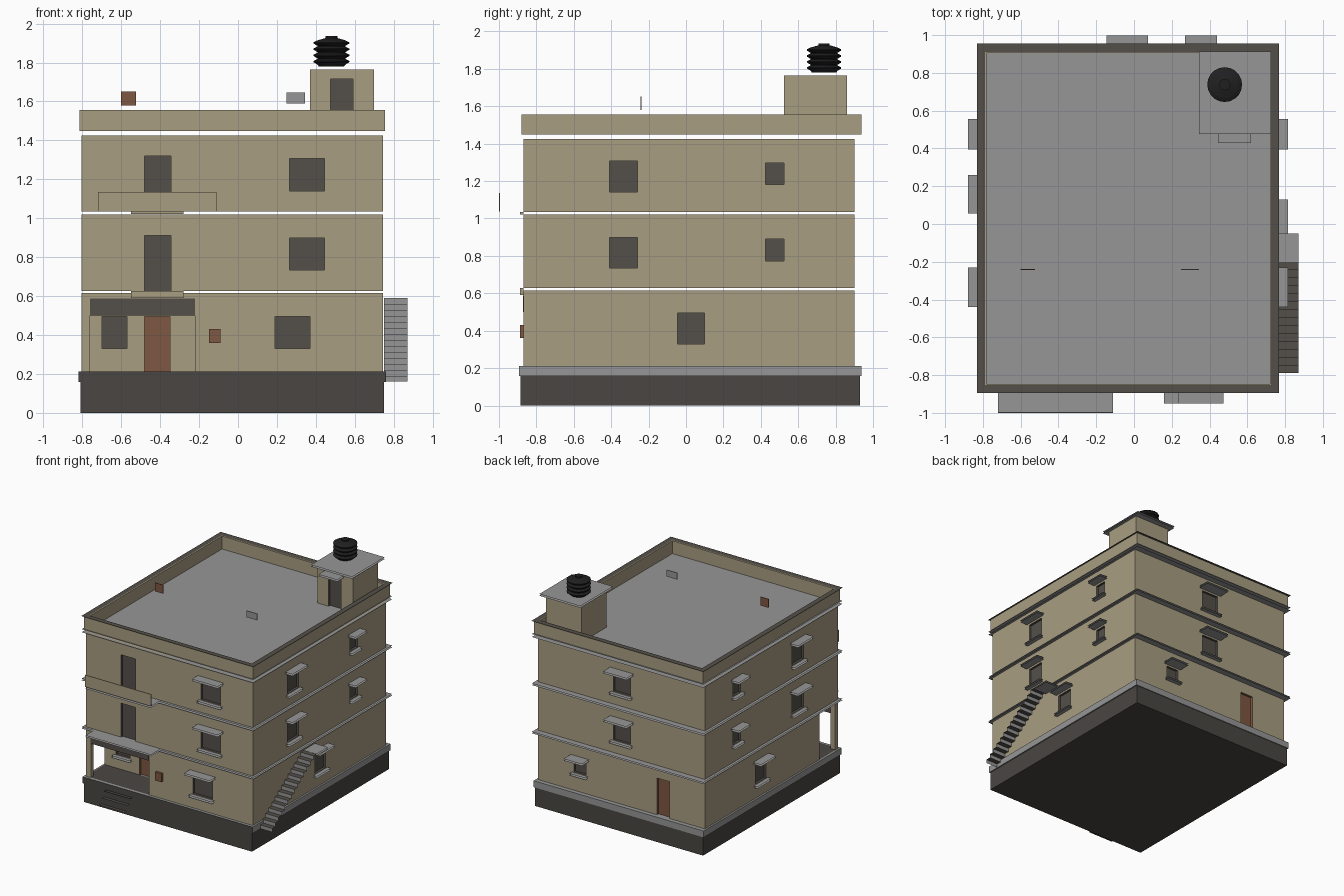
import bpy, bmesh, math
from mathutils import Matrix

if "Cube" in bpy.data.objects:
    bpy.data.objects.remove(bpy.data.objects["Cube"])


def material(name, *rgb):
    """Flat colour given as 0-255 screen values."""
    lin = [((c / 255 + 0.055) / 1.055) ** 2.4 for c in rgb] + [1]
    m = bpy.data.materials.new(name)
    m.use_nodes = True
    m.diffuse_color = lin
    m.node_tree.nodes["Principled BSDF"].inputs["Base Color"].default_value = lin
    return m


TAN = material("tan plaster", 168, 157, 129)
GREY = material("light concrete", 150, 150, 150)
DARK = material("dark trim", 84, 79, 74)
BASE = material("plinth stone", 74, 70, 66)
BROWN = material("brown wood", 127, 87, 66)
BLACK = material("black plastic", 32, 32, 32)


def finish(name, bm, *mats):
    mesh = bpy.data.meshes.new(name)
    bm.to_mesh(mesh)
    bm.free()
    for m in mats:
        mesh.materials.append(m)
    ob = bpy.data.objects.new(name, mesh)
    bpy.context.scene.collection.objects.link(ob)
    return ob


def add_box(bm, b, index=0):
    x0, x1, y0, y1, z0, z1 = b
    mat = Matrix.Translation(((x0 + x1) / 2, (y0 + y1) / 2, (z0 + z1) / 2)) @ \
        Matrix.Diagonal((x1 - x0, y1 - y0, z1 - z0, 1))
    verts = bmesh.ops.create_cube(bm, size=1, matrix=mat)["verts"]
    for f in {f for v in verts for f in v.link_faces}:
        f.material_index = index


def add_quad(bm, pts, index=0):
    f = bm.faces.new([bm.verts.new(p) for p in pts])
    f.material_index = index


def add_level(bm, x0, x1, y0, y1, z, up=True):
    pts = [(x0, y0, z), (x1, y0, z), (x1, y1, z), (x0, y1, z)]
    add_quad(bm, pts if up else pts[::-1])


def box(name, mat, *b):
    bm = bmesh.new()
    add_box(bm, b)
    return finish(name, bm, mat)


def slab(name, mat, x0, x1, y0, y1, z0, z1):
    """Open-edged slab: an upper and a lower sheet."""
    bm = bmesh.new()
    add_level(bm, x0, x1, y0, y1, z1)
    add_level(bm, x0, x1, y0, y1, z0, False)
    return finish(name, bm, mat)


def prism(name, outline, z0, z1):
    bm = bmesh.new()
    face = bm.faces.new([bm.verts.new((x, y, z0)) for x, y in outline])
    top = bmesh.ops.extrude_face_region(bm, geom=[face])["geom"]
    bmesh.ops.translate(bm, vec=(0, 0, z1 - z0),
                        verts=[v for v in top if isinstance(v, bmesh.types.BMVert)])
    bmesh.ops.recalc_face_normals(bm, faces=bm.faces)
    return finish(name, bm, TAN, DARK, BROWN)


# Wall planes: (axis across the wall, outward sign, position)
LEFT, RIGHT, FRONT, BACK = -0.805, 0.745, -0.868, 0.9
PORCH_Y, PORCH_X, HUT_Y = -0.62, -0.22, 0.525
SIDES = {"front": ("x", -1, FRONT), "back": ("x", 1, BACK), "porch": ("x", -1, PORCH_Y),
         "hut": ("x", -1, HUT_Y), "right": ("y", 1, RIGHT), "left": ("y", -1, LEFT)}
REACH = {"front": 0.082, "back": 0.098, "right": 0.07, "left": 0.075, "hut": 0.095}


def on_wall(side, u0, u1, inner, outer, z0, z1):
    axis, sign, pos = SIDES[side]
    d = sorted((pos + sign * inner, pos + sign * outer))
    return (u0, u1, *d, z0, z1) if axis == "x" else (*d, u0, u1, z0, z1)


def openings(wall, specs):
    """Cut shallow recesses; windows get a canopy and a sill."""
    bm = bmesh.new()
    for side, kind, u0, u1, z0, z1 in specs:
        add_box(bm, on_wall(side, u0, u1, -0.02, 0.05, z0, z1), 2 if kind == "wood" else 1)
        label = f"{wall.name}_{side}"
        if kind in ("window", "canopy"):
            slab(label + "_canopy", GREY,
                 *on_wall(side, u0 - 0.03, u1 + 0.03, 0, REACH[side], z1 + 0.015, z1 + 0.03))
        if kind in ("window", "sill"):
            slab(label + "_sill", GREY,
                 *on_wall(side, u0 - 0.02, u1 + 0.02, 0, 0.035, z0 - 0.02, z0 - 0.005))
    cutter = finish("opening_cutter", bm, TAN, DARK, BROWN)
    mod = wall.modifiers.new("openings", "BOOLEAN")
    mod.operation, mod.solver, mod.object = "DIFFERENCE", "EXACT", cutter
    mod.material_mode = "TRANSFER"
    bpy.context.view_layer.update()
    graph = bpy.context.evaluated_depsgraph_get()
    cut = bpy.data.meshes.new_from_object(wall.evaluated_get(graph))
    wall.modifiers.clear()
    wall.data = cut
    bpy.data.objects.remove(cutter)


def rect(x0, x1, y0, y1):
    return [(x0, y0), (x1, y0), (x1, y1), (x0, y1)]


# Plinth with a projecting band that is dark only at the front
box("plinth", BASE, -0.81, 0.75, -0.885, 0.93, 0, 0.16)
band = box("plinth_band", GREY, -0.82, 0.76, -0.892, 0.937, 0.158, 0.212)
band.data.materials.append(BASE)
for f in band.data.polygons:
    f.material_index = int(f.normal.y < -0.5)

# Storeys
ground = prism("ground_floor", [(LEFT, PORCH_Y), (PORCH_X, PORCH_Y), (PORCH_X, FRONT),
                                (RIGHT, FRONT), (RIGHT, BACK), (LEFT, BACK)], 0.212, 0.615)
openings(ground, [("front", "window", 0.19, 0.37, 0.33, 0.495),
                  ("porch", "sill", -0.7, -0.57, 0.33, 0.495),
                  ("porch", "wood", -0.48, -0.35, 0.2, 0.495),
                  ("right", "window", -0.045, 0.1, 0.33, 0.495),
                  ("left", "window", 0.085, 0.23, 0.33, 0.495),
                  ("back", "window", 0.3, 0.41, 0.365, 0.475),
                  ("back", "wood", -0.475, -0.36, 0.2, 0.52)])
for name, z0, z1 in (("first_floor", 0.627, 1.02), ("second_floor", 1.034, 1.424)):
    low = z0 + 0.107
    specs = [("front", "window", 0.265, 0.445, low, low + 0.165),
             ("front", "door", -0.48, -0.345, z0 - 0.02, z0 + 0.285),
             ("back", "window", -0.115, 0.045, low, low + 0.165)]
    for side in ("left", "right"):
        specs += [(side, "window", -0.41, -0.26, low, low + 0.165),
                  (side, "window", 0.425, 0.525, low + 0.04, low + 0.155)]
    openings(prism(name, rect(LEFT, RIGHT, FRONT, BACK), z0, z1), specs)

# Floor ledges and the roof deck
for name, z0, z1 in (("first_ledge", 0.615, 0.627), ("second_ledge", 1.02, 1.034),
                     ("roof_deck", 1.424, 1.449)):
    slab(name, GREY, -0.829, 0.766, -0.892, 0.953, z0, z1)

# Parapet walls and their dark coping
OUT = (-0.815, 0.756, -0.88, 0.938)


def frame(outer, inner):
    a, b, c, d = outer
    e, f, g, h = inner
    return [(a, b, c, g), (a, b, h, d), (a, e, g, h), (f, b, g, h)]


bm = bmesh.new()
for r in frame(OUT, (-0.782, 0.72, -0.847, 0.905)):
    add_box(bm, (*r, 1.449, 1.557))
finish("parapet", bm, TAN)
bm = bmesh.new()
for r in frame((-0.831, 0.768, -0.895, 0.956), (-0.788, 0.725, -0.852, 0.91)):
    add_level(bm, *r, 1.56)
finish("coping", bm, DARK)

# Porch: corner pillar, fascia, beams and steps
box("porch_pillar", TAN, LEFT, -0.76, FRONT, -0.83, 0.212, 0.615)
box("porch_fascia", DARK, -0.76, PORCH_X, FRONT - 0.004, -0.85, 0.5, 0.587)
box("porch_beam", TAN, -0.76, PORCH_X, FRONT, -0.85, 0.587, 0.615)
slab("porch_floor", BASE, LEFT, PORCH_X, FRONT, PORCH_Y, 0.213, 0.215)
bm = bmesh.new()
for i in range(3):
    add_level(bm, -0.6, -0.36, -0.92 - 0.035 * i, -0.885 - 0.035 * i, 0.16 - 0.045 * i)
finish("porch_steps", bm, BASE)

# Balconies
slab("lower_balcony", GREY, -0.72, -0.11, -1, FRONT, 0.615, 0.627)
slab("upper_balcony", GREY, -0.72, -0.11, -1, FRONT, 1.02, 1.034)
box("balcony_panel", TAN, -0.72, -0.11, -1, -0.994, 1.036, 1.135)
box("lower_threshold", TAN, -0.55, -0.28, FRONT - 0.02, FRONT, 0.59, 0.627)
box("upper_threshold", TAN, -0.55, -0.28, FRONT - 0.02, FRONT, 1.022, 1.034)
box("meter_box", BROWN, *on_wall("front", -0.15, -0.09, 0, 0.02, 0.36, 0.43))

# Outside stair: folded treads and risers, then a landing
bm = bmesh.new()
STEPS = 14
run, rise = 0.59 / STEPS, 0.43 / STEPS
sx0, sx1 = RIGHT + 0.005, 0.872
for i in range(STEPS):
    y, z = -0.79 + i * run, 0.16 + i * rise
    add_quad(bm, [(sx0, y, z), (sx1, y, z), (sx1, y, z + rise), (sx0, y, z + rise)], 1)
    add_level(bm, sx0, sx1, y, y + run, z + rise)
finish("side_stair", bm, DARK, GREY)
slab("stair_landing", GREY, sx0, sx1, -0.2, -0.05, 0.578, 0.591)

# Roof hut with its door, canopy and slab
hut = prism("roof_hut", rect(0.37, 0.7, HUT_Y, 0.86), 1.449, 1.765)
openings(hut, [("hut", "canopy", 0.475, 0.59, 1.44, 1.715)])
slab("hut_roof", GREY, 0.343, 0.725, 0.477, 0.912, 1.765, 1.78)

# Ribbed water tank, turned from a profile
profile = [(0, 1.78), (0.065, 1.78)]
for i in range(4):
    z = 1.79 + i * 0.032
    profile += [(0.072, z), (0.092, z + 0.012), (0.092, z + 0.018), (0.072, z + 0.028)]
profile += [(0.03, 1.926), (0.03, 1.936), (0, 1.936)]
bm = bmesh.new()
pts = [bm.verts.new((r, 0, z)) for r, z in profile]
edges = [bm.edges.new(p) for p in zip(pts, pts[1:])]
bmesh.ops.spin(bm, geom=pts + edges, axis=(0, 0, 1), cent=(0, 0, 0),
               angle=math.tau, steps=20)
bmesh.ops.remove_doubles(bm, verts=bm.verts, dist=0.0005)
bmesh.ops.recalc_face_normals(bm, faces=bm.faces)
tank = finish("water_tank", bm, BLACK)
tank.location = (0.48, 0.738, 0)

# Small boards over the deck
box("brown_board", BROWN, -0.6, -0.525, -0.243, -0.237, 1.58, 1.652)
box("grey_board", GREY, 0.25, 0.345, -0.243, -0.237, 1.59, 1.645)
